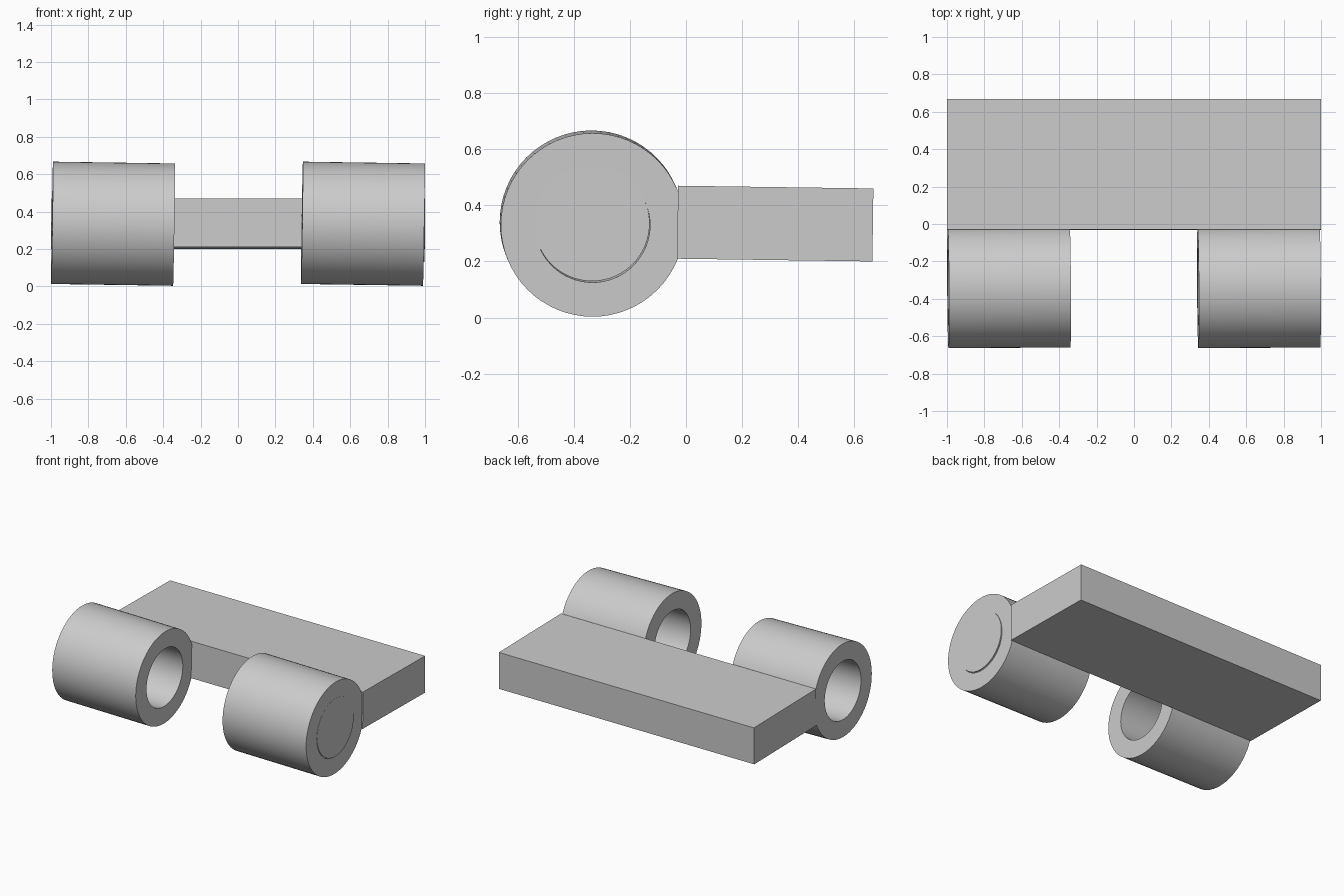
import bpy
import bmesh
from math import radians
from mathutils import Euler, Matrix, Vector

cube = bpy.data.objects.get("Cube")
if cube:
    bpy.data.objects.remove(cube)

# Single plain grey finish
grey = bpy.data.materials.new("plain_grey")
grey.use_nodes = True
colour = (0.6, 0.6, 0.6, 1)
grey.diffuse_color = colour
grey.node_tree.nodes["Principled BSDF"].inputs["Base Color"].default_value = colour

SEGMENTS = 64
RADIUS, BORE = 0.327, 0.205
LENGTH = 0.652
AXIS_Y, AXIS_Z = -0.335, 0.335
# Turns a z-aligned part to lie along x
ALONG_X = Matrix.Rotation(radians(90), 4, "Y")


def add_object(name, bm, location, rotation=(0, 0, 0)):
    bmesh.ops.recalc_face_normals(bm, faces=bm.faces)
    mesh = bpy.data.meshes.new(name)
    bm.to_mesh(mesh)
    bm.free()
    mesh.materials.append(grey)
    obj = bpy.data.objects.new(name, mesh)
    obj.location = location
    obj.rotation_euler = Euler(rotation)
    bpy.context.collection.objects.link(obj)
    return obj


def add_tube(name, location, rotation):
    # Spin a rectangular wall section around the barrel axis
    bm = bmesh.new()
    half = LENGTH / 2
    section = [(-half, BORE), (half, BORE), (half, RADIUS), (-half, RADIUS)]
    verts = [bm.verts.new((x, 0, r)) for x, r in section]
    edges = [bm.edges.new((verts[i], verts[i - 1])) for i in range(4)]
    bmesh.ops.spin(bm, geom=verts + edges, cent=Vector(), axis=(1, 0, 0),
                   angle=radians(360), steps=SEGMENTS)
    bmesh.ops.remove_doubles(bm, verts=bm.verts, dist=0.0001)
    return add_object(name, bm, location, rotation)


def smooth(obj):
    bpy.ops.object.select_all(action="DESELECT")
    obj.select_set(True)
    bpy.context.view_layer.objects.active = obj
    bpy.ops.object.shade_smooth_by_angle(angle=radians(30))


# Hinge plate, drooping slightly to the rear
bm = bmesh.new()
bmesh.ops.create_cube(bm, size=1)
bmesh.ops.scale(bm, vec=(2, 0.696, 0.26), verts=bm.verts)
add_object("hinge_plate", bm, (0, 0.318, 0.335), (radians(-0.8), 0, 0))

# Two hollow barrels, each leaning slightly off the x axis
for name, x in (("right_barrel", -0.668), ("left_barrel", 0.668)):
    smooth(add_tube(name, (x, AXIS_Y, AXIS_Z),
                    (0, radians(0.85), radians(0.35))))

# Thin cap closing the outer end of the left barrel
bm = bmesh.new()
bmesh.ops.create_cone(bm, cap_ends=True, segments=SEGMENTS, radius1=BORE,
                      radius2=BORE, depth=0.008, matrix=ALONG_X)
smooth(add_object("end_cap", bm, (0.994, AXIS_Y, AXIS_Z)))
